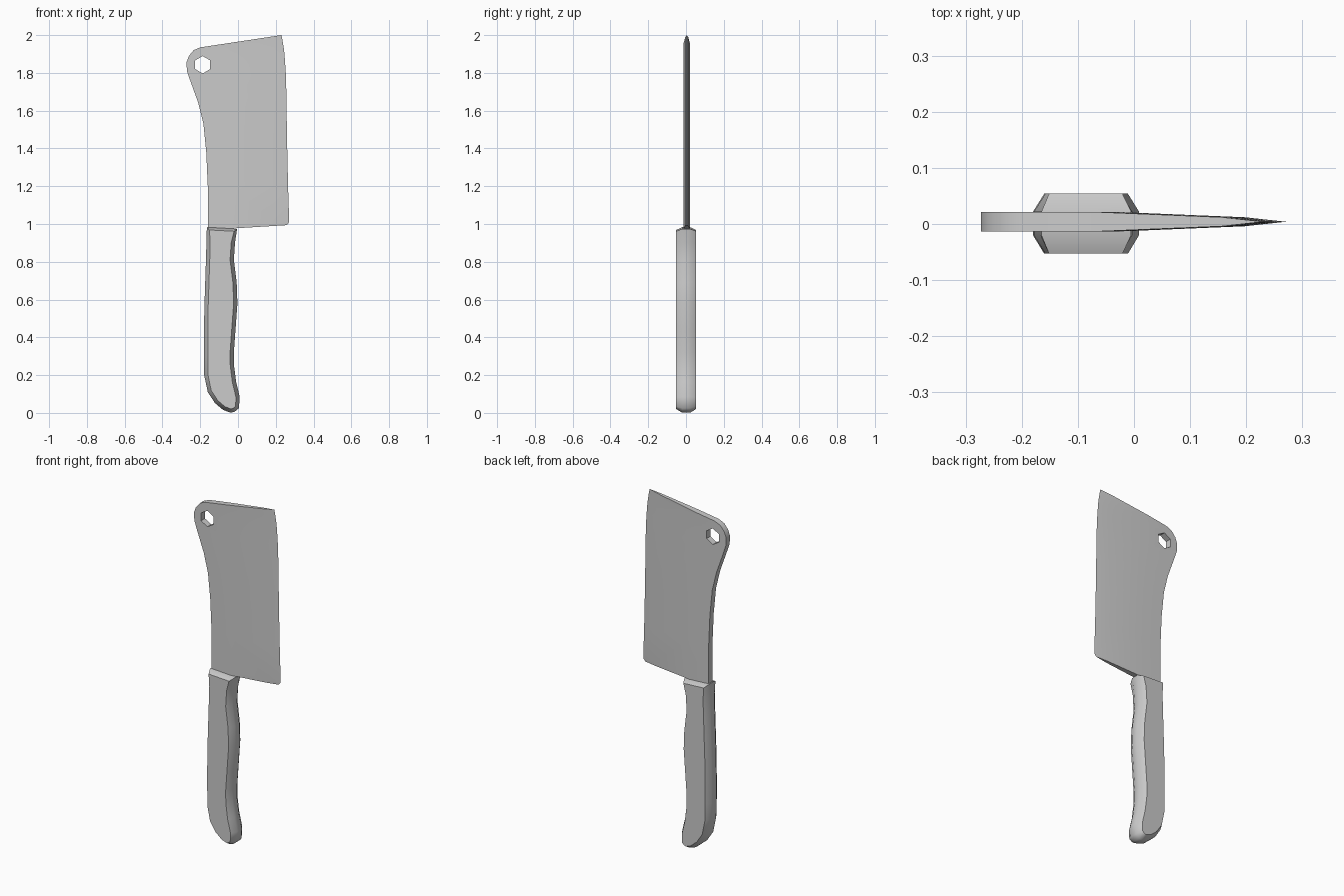
import bpy, bmesh, math
from mathutils import Vector

if "Cube" in bpy.data.objects:
    bpy.data.objects.remove(bpy.data.objects["Cube"])


def finish(bm, name, angle):
    bmesh.ops.remove_doubles(bm, verts=bm.verts, dist=1e-5)
    bmesh.ops.recalc_face_normals(bm, faces=bm.faces)
    me = bpy.data.meshes.new(name)
    bm.to_mesh(me)
    bm.free()
    ob = bpy.data.objects.new(name, me)
    bpy.context.collection.objects.link(ob)
    bpy.ops.object.select_all(action='DESELECT')
    ob.select_set(True)
    bpy.context.view_layer.objects.active = ob
    if angle:
        bpy.ops.object.shade_smooth_by_angle(angle=math.radians(angle))
    return ob


def inset(loop, d):
    """Move a closed 2D outline inwards by d (outline runs counter-clockwise)."""
    out = []
    for i, p in enumerate(loop):
        a = (p - loop[i - 1]).normalized()
        b = (loop[(i + 1) % len(loop)] - p).normalized()
        n = (Vector((-a.y, a.x)) + Vector((-b.y, b.x))).normalized()
        out.append(p + n * d)
    return out


# Handle: outline paired left/right, with chamfered rims
left = [(-.165, .983), (-.167, .90), (-.170, .80), (-.174, .68), (-.178, .56),
        (-.180, .43), (-.180, .30), (-.179, .20), (-.160, .11), (-.122, .052),
        (-.078, .015), (-.038, .001)]
right = [(-.005, .974), (-.016, .90), (-.022, .81), (-.007, .69), (-.003, .58),
         (-.014, .43), (-.022, .32), (-.021, .25), (-.010, .165), (.009, .085),
         (.005, .025), (-.018, .006)]
n = len(left)
outline = [Vector(p) for p in left + right[::-1]]
bm = bmesh.new()
rings = []
for y, d in ((-.053, .02), (-.02, 0), (.022, 0), (.054, .02)):
    rings.append([bm.verts.new((p.x, y, p.y)) for p in inset(outline, d)])
m = 2 * n
for r, s in zip(rings, rings[1:]):
    for i in range(m):
        j = (i + 1) % m
        bm.faces.new((r[i], r[j], s[j], s[i]))
for r in (rings[0], rings[-1]):
    for i in range(n - 1):
        bm.faces.new((r[i], r[i + 1], r[m - 2 - i], r[m - 1 - i]))
finish(bm, "handle", 50)

# Blade: rows from spine to cutting edge, tapering to a sharp edge
spine = [(-.20, 1.935), (-.235, 1.92), (-.26, 1.89), (-.273, 1.855), (-.27, 1.81),
         (-.255, 1.765), (-.21, 1.64), (-.183, 1.53), (-.168, 1.38), (-.16, 1.20),
         (-.16, 1.0), (-.16, .968)]
edge = [(.23, 2.0), (.236, 1.97), (.241, 1.94), (.245, 1.91), (.249, 1.86),
        (.253, 1.80), (.256, 1.70), (.258, 1.55), (.261, 1.38), (.265, 1.20),
        (.271, 1.01), (.258, .994)]
columns = ((0, .0175), (.3, .0175), (.83, .008), (1, 0))
bm = bmesh.new()
grids = []
for side in (-1, 1):
    grid = []
    for s, e in zip(spine, edge):
        row = []
        for t, h in columns:
            p = Vector(s).lerp(Vector(e), t)
            row.append(bm.verts.new((p.x, .004 + side * h, p.y)))
        grid.append(row)
    grids.append(grid)
    for a, b in zip(grid, grid[1:]):
        for i in range(3):
            bm.faces.new((a[i], a[i + 1], b[i + 1], b[i]))
f, k = grids
for i in range(len(spine) - 1):
    bm.faces.new((f[i][0], f[i + 1][0], k[i + 1][0], k[i][0]))
for r in (0, -1):
    for i in range(3):
        bm.faces.new((f[r][i], f[r][i + 1], k[r][i + 1], k[r][i]))
blade = finish(bm, "blade", 0)

# Hexagonal hanging hole
bpy.ops.mesh.primitive_cylinder_add(vertices=6, radius=.046, depth=.2,
                                    location=(-.187, 0, 1.843),
                                    rotation=(math.pi / 2, 0, 0))
cutter = bpy.context.object
cutter.name = "hole_cutter"
cutter.hide_render = True
mod = blade.modifiers.new("hole", 'BOOLEAN')
mod.operation = 'DIFFERENCE'
mod.solver = 'EXACT'
mod.object = cutter
bpy.ops.object.select_all(action='DESELECT')
blade.select_set(True)
bpy.context.view_layer.objects.active = blade
bpy.ops.object.modifier_apply(modifier=mod.name)
bpy.data.objects.remove(cutter, do_unlink=True)
bpy.ops.object.shade_smooth_by_angle(angle=math.radians(30))
